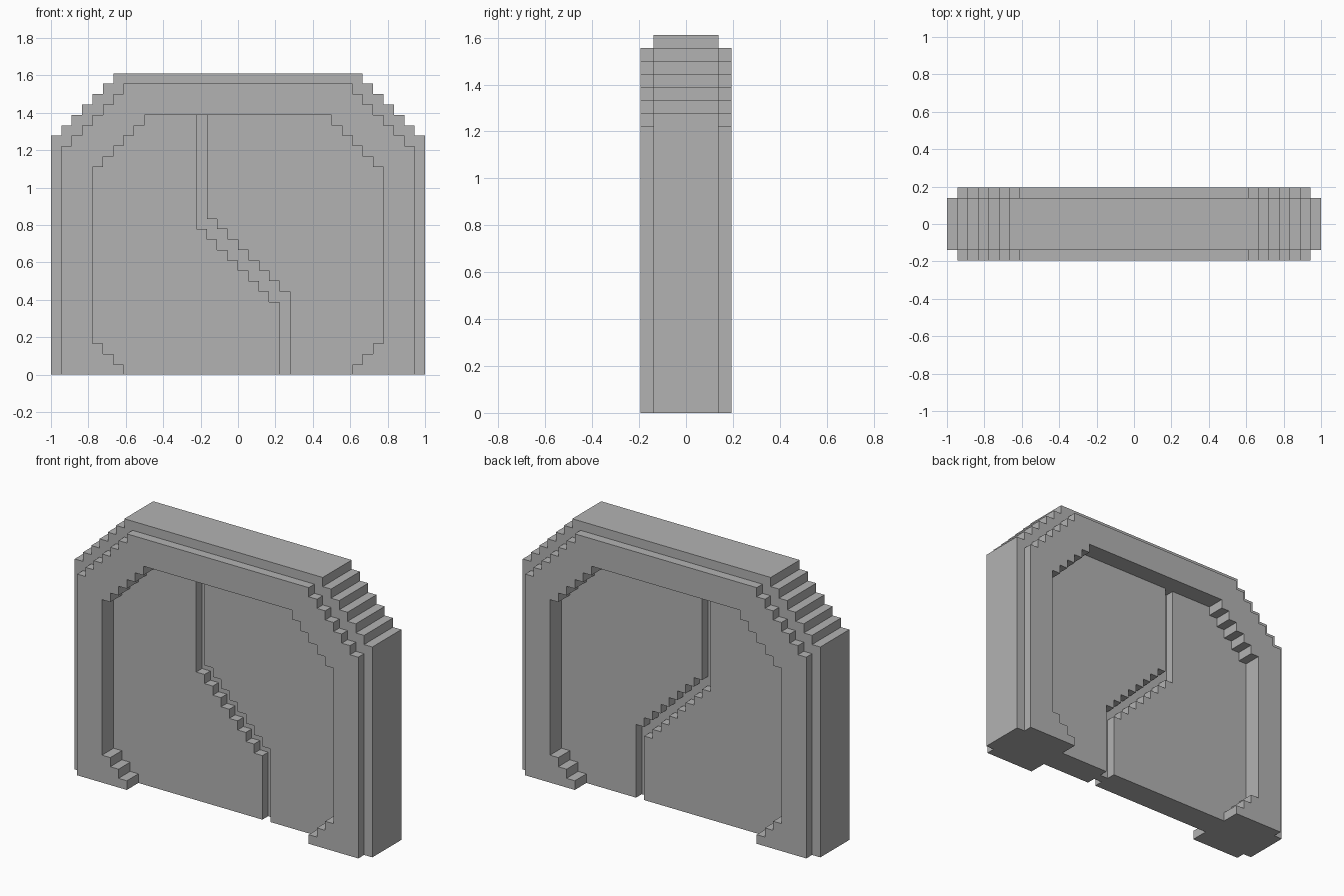
import bpy
import bmesh

# Remove the default cube
cube = bpy.data.objects.get("Cube")
if cube:
    bpy.data.objects.remove(cube, do_unlink=True)

U = 2 / 36  # one block of the stepped design

stone = bpy.data.materials.new("plain grey")
stone.use_nodes = True
grey = (0.45, 0.45, 0.45, 1)
stone.diffuse_color = grey
stone.node_tree.nodes["Principled BSDF"].inputs["Base Color"].default_value = grey


def stairs(x, z, dx, dz, count, rise_first=False):
    """Corner points of a staircase starting at (x, z)."""
    points = [(x, z)]
    for _ in range(count):
        points.append((x, z + dz) if rise_first else (x + dx, z))
        x, z = x + dx, z + dz
        points.append((x, z))
    return points


def mirrored(right_half):
    """Complete a right-hand outline with its left-hand reflection."""
    return right_half + [(-x, z) for x, z in reversed(right_half)]


def slab(name, outline, half_depth):
    """Extrude an outline in the XZ plane evenly to front and back."""
    bm = bmesh.new()
    face = bm.faces.new([bm.verts.new((x * U, -half_depth * U, z * U)) for x, z in outline])
    extruded = bmesh.ops.extrude_face_region(bm, geom=[face])["geom"]
    moved = [v for v in extruded if isinstance(v, bmesh.types.BMVert)]
    bmesh.ops.translate(bm, verts=moved, vec=(0, 2 * half_depth * U, 0))
    bmesh.ops.recalc_face_normals(bm, faces=bm.faces)
    mesh = bpy.data.meshes.new(name)
    bm.to_mesh(mesh)
    bm.free()
    mesh.materials.append(stone)
    obj = bpy.data.objects.new(name, mesh)
    bpy.context.collection.objects.link(obj)


# Stepped arch outlines, from the floor up the right side and down the left
rim = mirrored([(18, 0)] + stairs(18, 23, -1, 1, 6))
frame = mirrored([(17, 0)] + stairs(17, 22, -1, 1, 6))
opening = mirrored(stairs(11, 0, 1, 1, 3, rise_first=True) + stairs(14, 20, -1, 1, 5))

# Surround: a thinner outer rim around a thicker frame
slab("outer_rim", rim + frame[::-1], 2.5)
slab("arch_frame", frame + opening[::-1], 3.5)

# Stepped seam dividing the door
seam_lower = [(-4, 25)] + stairs(-4, 14, 1, -1, 7) + [(4, 7), (4, 0)]
seam_upper = [(-3, 25)] + stairs(-3, 15, 1, -1, 7) + [(5, 8), (5, 0)]
slab("seam_floor", seam_lower + seam_upper[::-1], 0.5)

# Door leaves, each bounded by one half of the opening and one seam edge
half = len(opening) // 2
slab("right_door_leaf", opening[half:] + seam_lower[::-1], 1.5)
slab("left_door_leaf", opening[:half] + seam_upper, 1.5)
